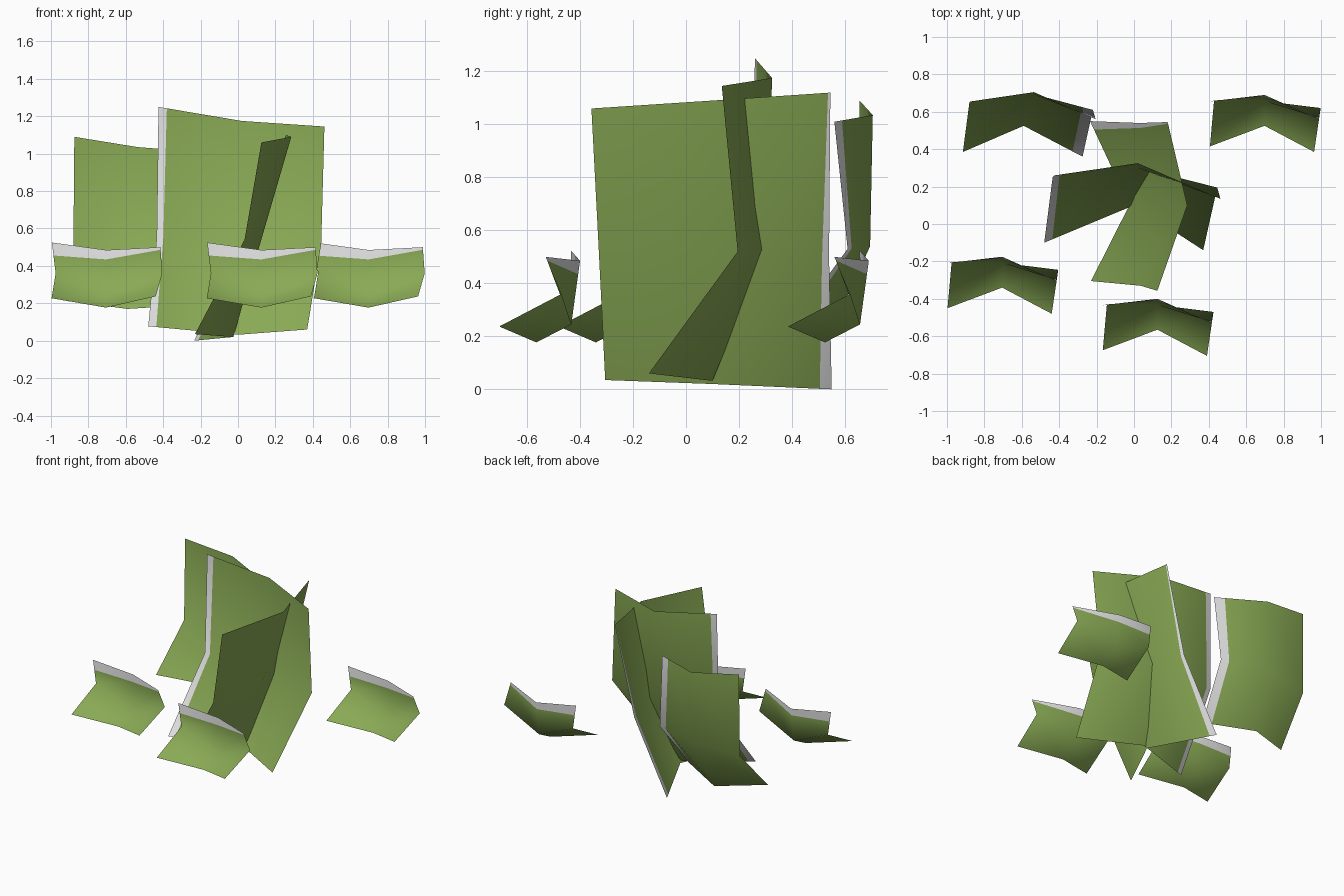
import bpy
import bmesh
from mathutils import Vector

if "Cube" in bpy.data.objects:
    bpy.data.objects.remove(bpy.data.objects["Cube"])


def material(name, rgb):
    m = bpy.data.materials.new(name)
    m.diffuse_color = (*rgb, 1.0)
    m.use_nodes = True
    m.node_tree.nodes["Principled BSDF"].inputs["Base Color"].default_value = m.diffuse_color
    return m


GREEN = material("leaf_green", (0.25, 0.40, 0.09))
GREY = material("pale_grey_edge", (0.8, 0.8, 0.8))


def leaf(name, rows, side, fractions, offset=(0, 0, 0)):
    """Bent 2 x 2 sheet. rows run bottom to top, each left to right.
    A grey strip is cut along one side, its width given at three points."""
    grid = [[Vector(p) + Vector(offset) for p in row] for row in rows]
    if side == "top":
        cut = [t.lerp(m, f) for t, m, f in zip(grid[2], grid[1], fractions)]
        grid.insert(2, cut)
    elif side == "left":
        for row, f in zip(grid, fractions):
            row.insert(1, row[0].lerp(row[1], f))
    else:
        for row, f in zip(grid, fractions):
            row.insert(2, row[2].lerp(row[1], f))

    bm = bmesh.new()
    verts = [[bm.verts.new(p) for p in row] for row in grid]
    nr, nc = len(grid), len(grid[0])
    for r in range(nr - 1):
        for c in range(nc - 1):
            f = bm.faces.new((verts[r][c], verts[r][c + 1],
                              verts[r + 1][c + 1], verts[r + 1][c]))
            f.smooth = True
            strip = ((side == "top" and r == nr - 2)
                     or (side == "left" and c == 0)
                     or (side == "right" and c == nc - 2))
            f.material_index = 1 if strip else 0
    me = bpy.data.meshes.new(name)
    bm.to_mesh(me)
    bm.free()
    me.materials.append(GREEN)
    me.materials.append(GREY)
    ob = bpy.data.objects.new(name, me)
    bpy.context.collection.objects.link(ob)
    return ob


# tall leaf facing the front
leaf("tall_leaf_front",
     [[(-0.48, -0.10, 0.077), (0.0, 0.10, 0.032), (0.37, -0.14, 0.06)],
      [(-0.435, 0.25, 0.55), (0.01, 0.305, 0.53), (0.445, 0.195, 0.52)],
      [(-0.425, 0.26, 1.25), (0.02, 0.325, 1.175), (0.462, 0.135, 1.145)]],
     "left", (0.09, 0.08, 0.1))

# tall leaf at the back left
leaf("tall_leaf_back",
     [[(-0.915, 0.385, 0.212), (-0.59, 0.525, 0.17), (-0.275, 0.36, 0.19)],
      [(-0.88, 0.65, 0.51), (-0.54, 0.695, 0.54), (-0.22, 0.61, 0.53)],
      [(-0.875, 0.655, 1.09), (-0.535, 0.705, 1.035), (-0.205, 0.56, 1.01)]],
     "right", (0.17, 0.18, 0.2))

# tall leaf turned to the right side
leaf("tall_leaf_side",
     [[(-0.23, -0.305, 0.035), (-0.025, 0.10, 0.02), (-0.235, 0.55, 0.0)],
      [(0.035, -0.33, 0.54), (0.11, 0.10, 0.49), (0.03, 0.54, 0.50)],
      [(0.125, -0.357, 1.06), (0.285, 0.10, 1.09), (0.18, 0.545, 1.12)]],
     "right", (0.1, 0.06, 0.02))

# three low leaves around the clump
LOW = [[(-0.292, -0.11, 0.227), (0, 0, 0.177), (0.265, -0.14, 0.237)],
       [(-0.27, 0.135, 0.36), (0, 0.132, 0.245), (0.30, 0.095, 0.36)],
       [(-0.29, 0.13, 0.525), (0, 0.165, 0.485), (0.29, 0.035, 0.50)]]
for i, (x, y) in enumerate([(0.125, -0.565), (-0.705, -0.34), (0.698, 0.525)]):
    leaf(f"low_leaf_{i + 1}", LOW, "top", (0.42, 0.21, 0.1), (x, y, 0))
